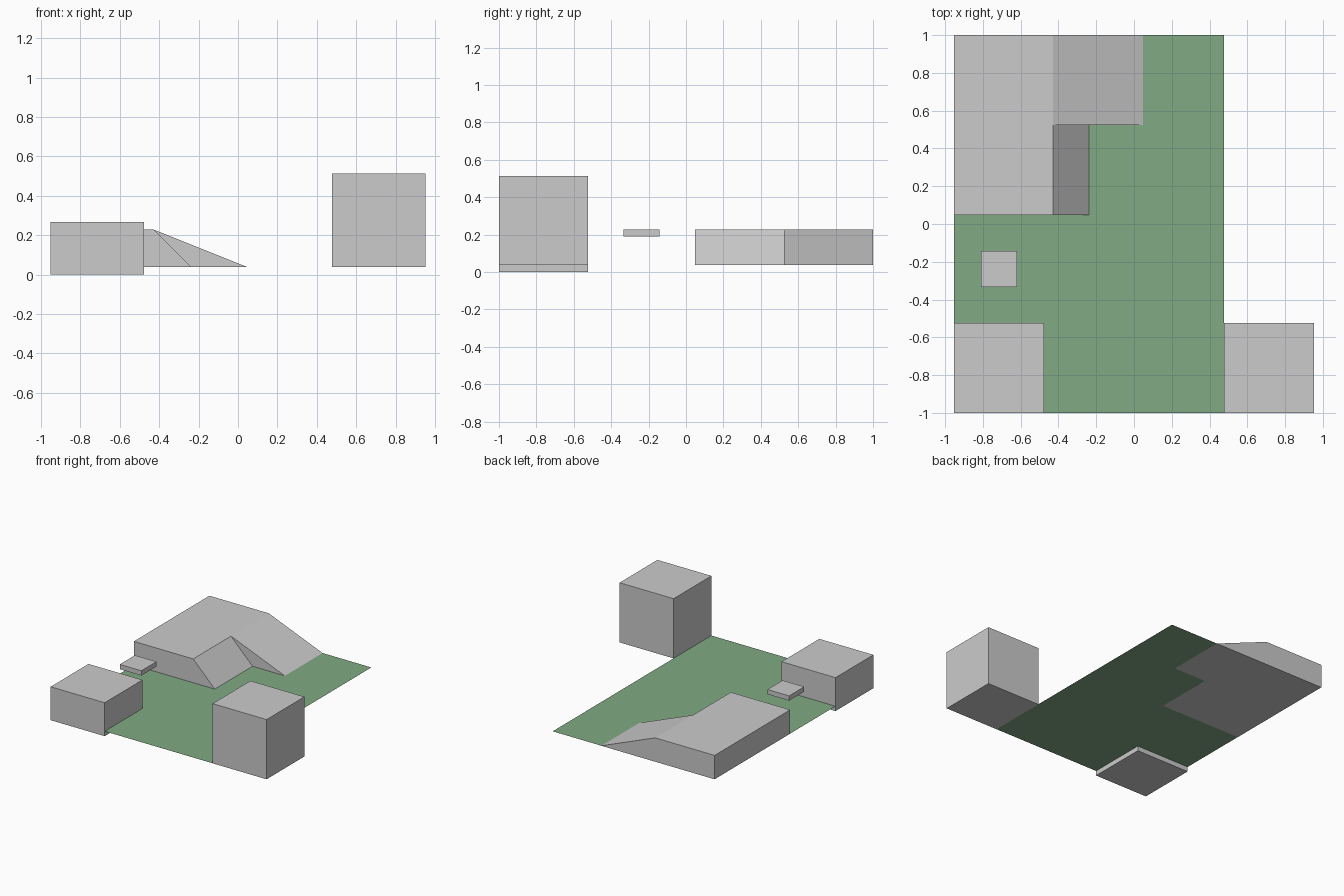
import bpy, bmesh

if "Cube" in bpy.data.objects:
    bpy.data.objects.remove(bpy.data.objects["Cube"])

U = 2 / 4.2          # one grid module
X0, Y0 = -2 * U, -1  # front left corner of the layout
G = 0.08 * U         # ground level


def finish(name, bm):
    bmesh.ops.recalc_face_normals(bm, faces=bm.faces)
    mesh = bpy.data.meshes.new(name)
    bm.to_mesh(mesh)
    bm.free()
    ob = bpy.data.objects.new(name, mesh)
    bpy.context.collection.objects.link(ob)
    return ob


def box(name, lo, hi):
    """Box between two corners."""
    bm = bmesh.new()
    bmesh.ops.create_cube(bm, size=1)
    for v in bm.verts:
        v.co = [(a + b) / 2 + c * (b - a) for a, b, c in zip(lo, hi, v.co)]
    return finish(name, bm)


# corner blocks: the left one sinks below the ground, the right one stands on it
box("low_block", (X0, Y0, 0), (X0 + U, Y0 + U, 0.56 * U))
box("tall_block", (U, Y0, G), (2 * U, Y0 + U, G + U))

# small floating slab
box("floating_slab", (X0 + 0.3 * U, Y0 + 1.4 * U, G + 0.32 * U),
    (X0 + 0.7 * U, Y0 + 1.8 * U, G + 0.4 * U))

# thin lawn, a hair above the block undersides so they do not coincide
bm = bmesh.new()
z = G + 0.0005
bm.faces.new([bm.verts.new(p) for p in
              ((X0, -1, z), (U, -1, z), (U, 1, z), (X0, 1, z))])
lawn = finish("lawn", bm)
mat = bpy.data.materials.new("lawn_green")
mat.diffuse_color = (0.22, 0.40, 0.23, 1)
mat.use_nodes = True
mat.node_tree.nodes["Principled BSDF"].inputs["Base Color"].default_value = mat.diffuse_color
lawn.data.materials.append(mat)

# raised mound with a short steep ramp in front and a long ramp behind
TOP, EDGE = G + 0.4 * U, X0 + 1.1 * U
bm = bmesh.new()


def section(y, run):
    return [bm.verts.new((x, y, h)) for x, h in
            ((X0, G), (X0, TOP), (EDGE, TOP), (EDGE + run, G))]


front = section(1 - 2 * U, 0.4 * U)
mid = section(1 - U, 0.4 * U)
long_toe = bm.verts.new((EDGE + U, 1 - U, G))
mid_long = mid[:3] + [long_toe]
back = section(1, U)
for a, b in ((front, mid), (mid_long, back)):
    for i in range(4):
        j = (i + 1) % 4
        bm.faces.new((a[i], a[j], b[j], b[i]))
bm.faces.new(front)
bm.faces.new(back)
# exposed triangular side of the long ramp, and its matching bottom sliver
bm.faces.new((mid[2], mid[3], long_toe))
# close the underside along the step by sharing one clean bottom edge
for e in [e for e in bm.edges if set(e.verts) == {long_toe, mid[0]}]:
    face = e.link_faces[0]
    bm.faces.remove(face)
    bm.faces.new((mid[0], mid[3], long_toe, back[3], back[0]))
bmesh.ops.dissolve_limit(bm, angle_limit=0.01, verts=bm.verts, edges=bm.edges)
finish("ramped_mound", bm)
